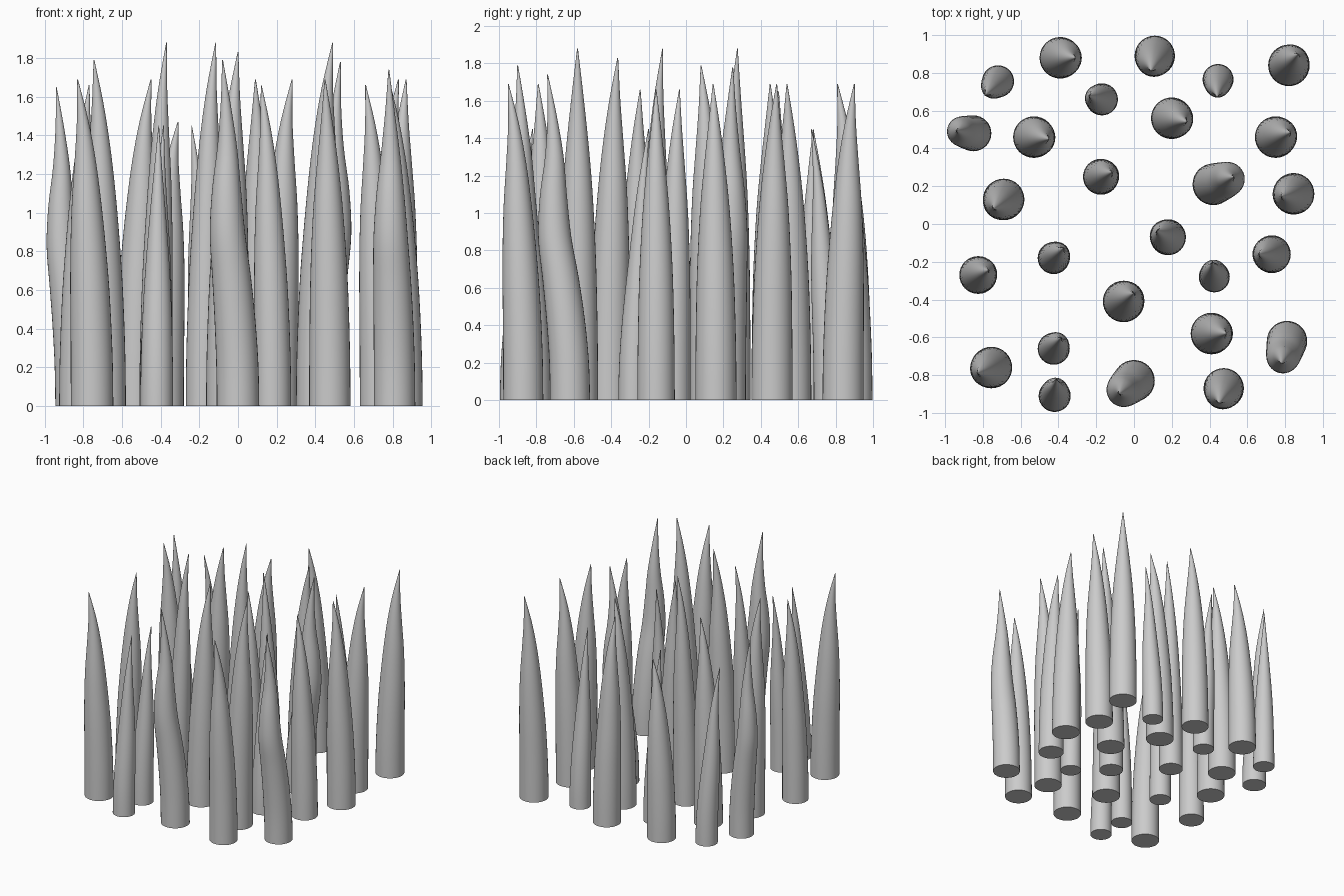
import bpy, bmesh, math

SIDES, RINGS = 32, 32

# evenly spaced profiles from base to tip: (radius factor, share of the lean)
STYLES = {
    "tall": ([1, .99, .96, .91, .82, .69, .5, .27, .02],
             [0, .02, .08, .17, .28, .38, .47, .65, 1]),
    "swayed": ([1, .99, .96, .91, .83, .68, .46, .23, .02],
               [0, .05, .2, .42, .68, .74, .7, .8, 1]),
    "short": ([1, .98, .93, .85, .73, .57, .39, .2, .02],
              [0, .03, .12, .25, .38, .48, .58, .75, 1]),
}


def spline(vals, t):
    """Catmull-Rom interpolation through evenly spaced values."""
    n = len(vals) - 1
    i = min(int(t * n), n - 1)
    f = t * n - i
    b, c = vals[i], vals[i + 1]
    a = vals[i - 1] if i > 0 else b
    d = vals[i + 2] if i + 2 <= n else 2 * c - b
    return b + .5 * f * (c - a + f * (2 * a - 5 * b + 4 * c - d
                                      + f * (3 * (b - c) + d - a)))


def stalk(name, style, base, radius, tip):
    radii, lean = STYLES[style]
    bm = bmesh.new()
    rings = []
    for k in range(RINGS + 1):
        t = k / RINGS
        r = radius * max(spline(radii, t), .02)
        w = spline(lean, t)
        cx = base[0] + (tip[0] - base[0]) * w
        cy = base[1] + (tip[1] - base[1]) * w
        rings.append([bm.verts.new((cx + r * math.cos(a), cy + r * math.sin(a), tip[2] * t))
                      for a in (2 * math.pi * s / SIDES for s in range(SIDES))])
    for lo, hi in zip(rings, rings[1:]):
        for s in range(SIDES):
            n = (s + 1) % SIDES
            bm.faces.new((lo[s], lo[n], hi[n], hi[s]))
    bm.faces.new(rings[0][::-1])
    bm.faces.new(rings[-1])
    me = bpy.data.meshes.new(name)
    bm.to_mesh(me)
    bm.free()
    ob = bpy.data.objects.new(name, me)
    bpy.context.collection.objects.link(ob)
    bpy.ops.object.select_all(action='DESELECT')
    ob.select_set(True)
    bpy.context.view_layer.objects.active = ob
    bpy.ops.object.shade_smooth_by_angle(angle=math.radians(40))


# stalks by style: base x, base y, radius, tip x, tip y, height
tall = [
    (-.39, .88, .11, -.31, .88, 1.47), (.11, .89, .107, .09, .81, 1.69),
    (.82, .84, .11, .87, .90, 1.69), (-.53, .46, .11, -.45, .45, 1.69),
    (.20, .56, .11, .28, .54, 1.69), (.75, .46, .11, .83, .485, 1.69),
    (-.175, .25, .095, -.115, .275, 1.88), (-.69, .13, .11, -.745, .08, 1.79),
    (.845, .16, .11, .78, .145, 1.69), (.18, -.07, .095, .12, -.035, 1.66),
    (.73, -.16, .10, .66, -.16, 1.66), (-.425, -.18, .085, -.37, -.125, 1.88),
    (-.825, -.27, .10, -.77, -.245, 1.66), (-.055, -.41, .11, 0, -.365, 1.83),
    (.41, -.58, .11, .49, -.58, 1.88), (-.755, -.76, .11, -.83, -.79, 1.69),
    (.475, -.87, .107, .45, -.95, 1.69),
]
swayed = [
    (-.85, .48, .095, -.94, .495, 1.65), (.42, .21, .11, .53, .25, 1.78),
    (.81, -.62, .107, .78, -.74, 1.74), (0, -.83, .11, -.08, -.90, 1.79),
]
short = [
    (-.72, .755, .085, -.79, .68, 1.45), (.445, .765, .082, .44, .67, 1.45),
    (-.17, .66, .085, -.24, .68, 1.45), (.425, -.28, .082, .415, -.20, 1.45),
    (-.425, -.66, .085, -.385, -.60, 1.45), (-.42, -.91, .085, -.41, -.82, 1.45),
]
for style, rows in (("tall", tall), ("swayed", swayed), ("short", short)):
    for i, (x, y, r, tx, ty, h) in enumerate(rows, 1):
        stalk(f"{style}_stalk_{i}", style, (x, y), r, (tx, ty, h))
